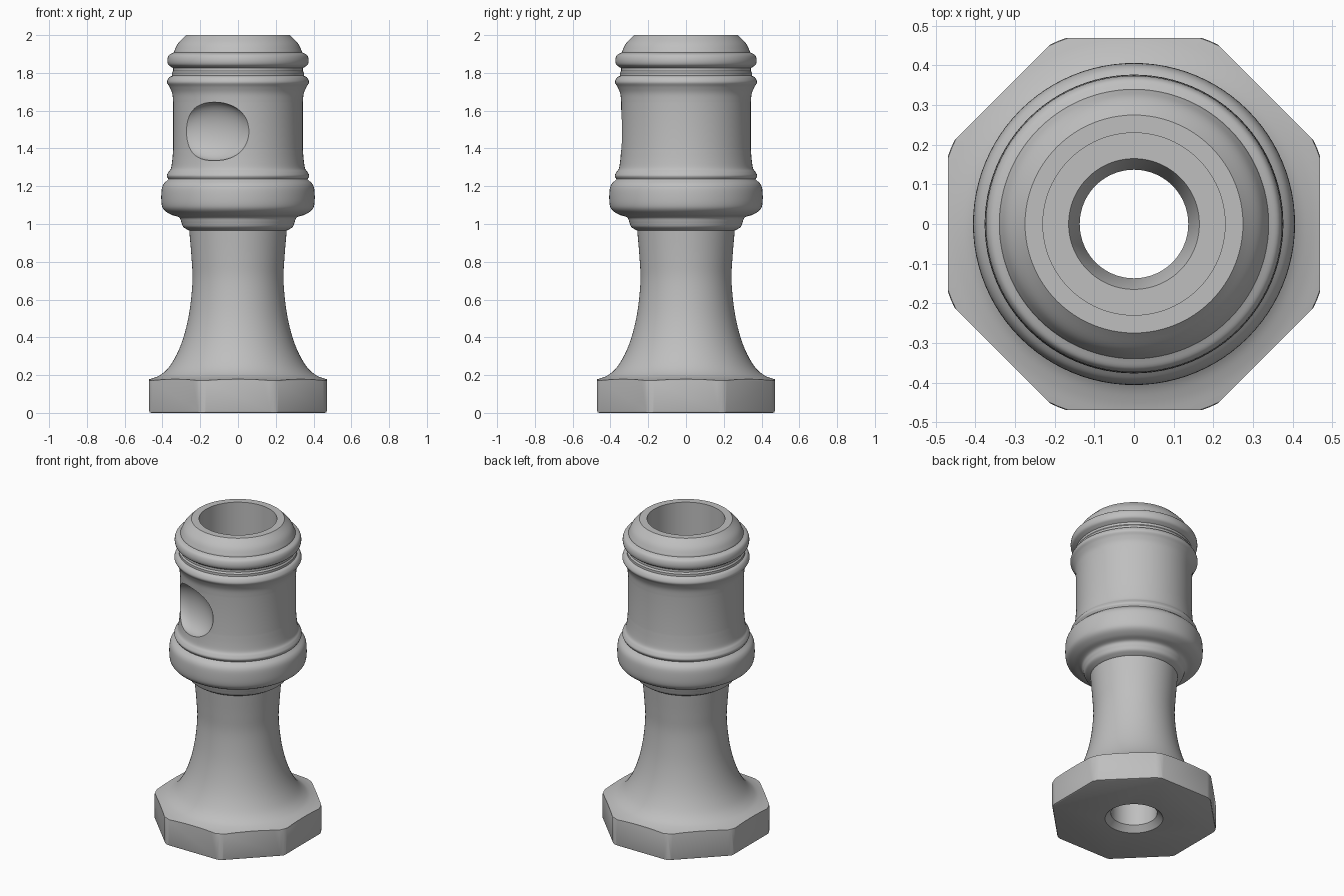
import bpy, bmesh, math
from mathutils import Vector, Matrix

if "Cube" in bpy.data.objects:
    bpy.data.objects.remove(bpy.data.objects["Cube"], do_unlink=True)

grey = bpy.data.materials.new("satin_grey")
grey.use_nodes = True
colour = (0.52, 0.52, 0.52, 1)
grey.diffuse_color = colour
grey.node_tree.nodes["Principled BSDF"].inputs["Base Color"].default_value = colour


def make_object(name, bm):
    bmesh.ops.recalc_face_normals(bm, faces=bm.faces)
    mesh = bpy.data.meshes.new(name)
    bm.to_mesh(mesh)
    bm.free()
    mesh.materials.append(grey)
    ob = bpy.data.objects.new(name, mesh)
    bpy.context.collection.objects.link(ob)
    return ob


def smooth(points, steps=5):
    """Soft curve through the points, keeping the ends as corners."""
    p = [Vector(q) for q in points]
    p = [p[0] * 2 - p[1]] + p + [p[-1] * 2 - p[-2]]
    out = []
    for a, b, c, d in zip(p, p[1:], p[2:], p[3:]):
        for i in range(steps):
            t = i / steps
            out.append(0.5 * (2 * b + (c - a) * t + (2 * a - 5 * b + 4 * c - d) * t**2
                              + (3 * b - a - 3 * c + d) * t**3))
    return out + [p[-2]]


def lathe(name, profile, segments=96):
    bm = bmesh.new()
    rings = []
    for i in range(segments):
        a = math.tau * i / segments
        rings.append([bm.verts.new((r * math.cos(a), r * math.sin(a), z)) for r, z in profile])
    n = len(profile)
    for i, ring in enumerate(rings):
        nxt = rings[(i + 1) % segments]
        for j in range(n):
            k = (j + 1) % n
            bm.faces.new((ring[j], nxt[j], nxt[k], ring[k]))
    return make_object(name, bm)


def cut(target, tool, operation):
    mod = target.modifiers.new("cut", 'BOOLEAN')
    mod.operation, mod.solver, mod.object = operation, 'EXACT', tool
    bpy.context.view_layer.objects.active = target
    bpy.ops.object.modifier_apply(modifier=mod.name)
    bpy.data.objects.remove(tool, do_unlink=True)


# Outer profile from foot to rim, (radius, height)
foot = [(0.50, -0.05), (0.50, 0.165)]
flare = smooth([(0.498, 0.172), (0.45, 0.184), (0.405, 0.205), (0.36, 0.25), (0.315, 0.33),
                (0.28, 0.43), (0.255, 0.55), (0.241, 0.7), (0.246, 0.82), (0.258, 0.965)])
collar = smooth([(0.265, 0.968), (0.29, 0.985), (0.30, 1.01), (0.312, 1.035), (0.355, 1.05),
                 (0.392, 1.075), (0.405, 1.11), (0.405, 1.175), (0.395, 1.21), (0.37, 1.235)])
bead = smooth([(0.368, 1.237), (0.377, 1.255), (0.368, 1.275), (0.355, 1.295),
               (0.348, 1.34), (0.343, 1.4)])
barrel = smooth([(0.343, 1.64), (0.348, 1.69), (0.362, 1.725), (0.376, 1.75),
                 (0.366, 1.775), (0.35, 1.785)])
groove = [(0.35, 1.80), (0.343, 1.81), (0.343, 1.825)]
top_bead = smooth([(0.352, 1.83), (0.37, 1.845), (0.374, 1.87), (0.365, 1.895), (0.34, 1.908)])
crown = smooth([(0.34, 1.91), (0.318, 1.955), (0.275, 2.0)])
# Stepped bore from rim back down to the foot
bore = [(0.23, 2.0), (0.23, 1.15), (0.165, 1.15), (0.137, 1.07), (0.137, 0.035), (0.22, -0.05)]

outline = [tuple(p) for run in (foot, flare, collar, bead, barrel, groove, top_bead, crown, bore)
           for p in run]
body = lathe("turned_body", outline)

# Octagonal foot with softened lower edge
bm = bmesh.new()
bmesh.ops.create_cone(bm, cap_ends=True, segments=8, depth=2.2, radius1=0.47 / math.cos(math.pi / 8),
                      radius2=0.47 / math.cos(math.pi / 8),
                      matrix=Matrix.Translation((0, 0, 1.1)))
if max(v.co.x for v in bm.verts) > 0.48:
    bmesh.ops.rotate(bm, verts=bm.verts, matrix=Matrix.Rotation(math.pi / 8, 3, 'Z'))
lower = [e for e in bm.edges if all(v.co.z < 0.01 for v in e.verts)]
bmesh.ops.bevel(bm, geom=lower, offset=0.01, segments=2, profile=0.5, affect='EDGES')
cut(body, make_object("octagon_trim", bm), 'INTERSECT')

# Shallow thumb dimple in the front of the barrel
bm = bmesh.new()
bmesh.ops.create_uvsphere(bm, u_segments=48, v_segments=24, radius=1)
turn = math.radians(-21.5)
bmesh.ops.transform(bm, verts=bm.verts, matrix=Matrix.Rotation(turn, 4, 'Z')
                    @ Matrix.Translation((0, -0.343, 1.49))
                    @ Matrix.Diagonal((0.214, 0.09, 0.155, 1)))
cut(body, make_object("dimple_cutter", bm), 'DIFFERENCE')

bpy.ops.object.select_all(action='DESELECT')
body.select_set(True)
bpy.context.view_layer.objects.active = body
bpy.ops.object.shade_smooth_by_angle(angle=math.radians(30))
